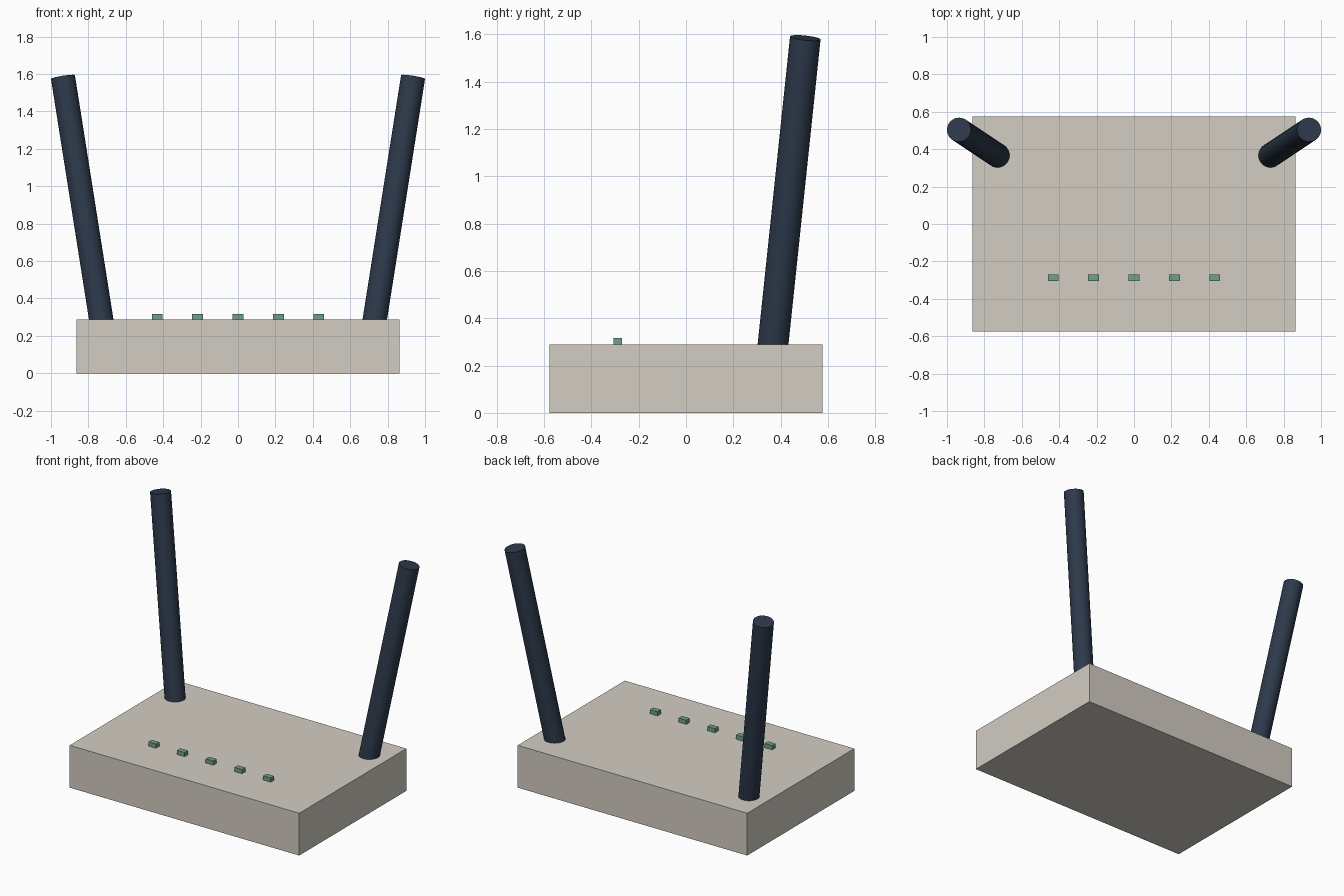
import bpy
from math import radians
from mathutils import Vector

if "Cube" in bpy.data.objects:
    bpy.data.objects.remove(bpy.data.objects["Cube"])


def material(name, rgb):
    mat = bpy.data.materials.new(name)
    mat.diffuse_color = (*rgb, 1)
    mat.use_nodes = True
    mat.node_tree.nodes["Principled BSDF"].inputs["Base Color"].default_value = mat.diffuse_color
    return mat


def box(name, centre, size, mat):
    bpy.ops.mesh.primitive_cube_add(size=1, location=centre)
    ob = bpy.context.object
    ob.name = name
    ob.scale = size
    bpy.ops.object.transform_apply(location=False, rotation=False, scale=True)
    ob.data.materials.append(mat)
    return ob


def rod(name, start, end, radius, mat):
    start, end = Vector(start), Vector(end)
    axis = end - start
    bpy.ops.mesh.primitive_cylinder_add(
        vertices=32, radius=radius, depth=axis.length, location=(start + end) / 2,
        rotation=axis.to_track_quat('Z', 'Y').to_euler())
    ob = bpy.context.object
    ob.name = name
    bpy.ops.object.shade_smooth_by_angle(angle=radians(30))
    ob.data.materials.append(mat)
    return ob


shell = material("warm_grey_plastic", (0.65, 0.61, 0.54))
dark = material("dark_plastic", (0.026, 0.041, 0.07))
green = material("green_light", (0.16, 0.35, 0.24))

# Router case
box("case", (0, 0, 0.144), (1.728, 1.152, 0.288), shell)

# Two antennas leaning outwards and back, rooted inside the case
for side, label in ((-1, "left"), (1, "right")):
    rod(f"{label}_antenna", (side * 0.72, 0.36, 0.216),
        (side * 0.936, 0.504, 1.584), 0.0648, dark)

# Row of status lights on the top
for i in range(5):
    box(f"status_light_{i + 1}", ((i - 2) * 0.216, -0.288, 0.302),
        (0.0576, 0.036, 0.0288), green)
